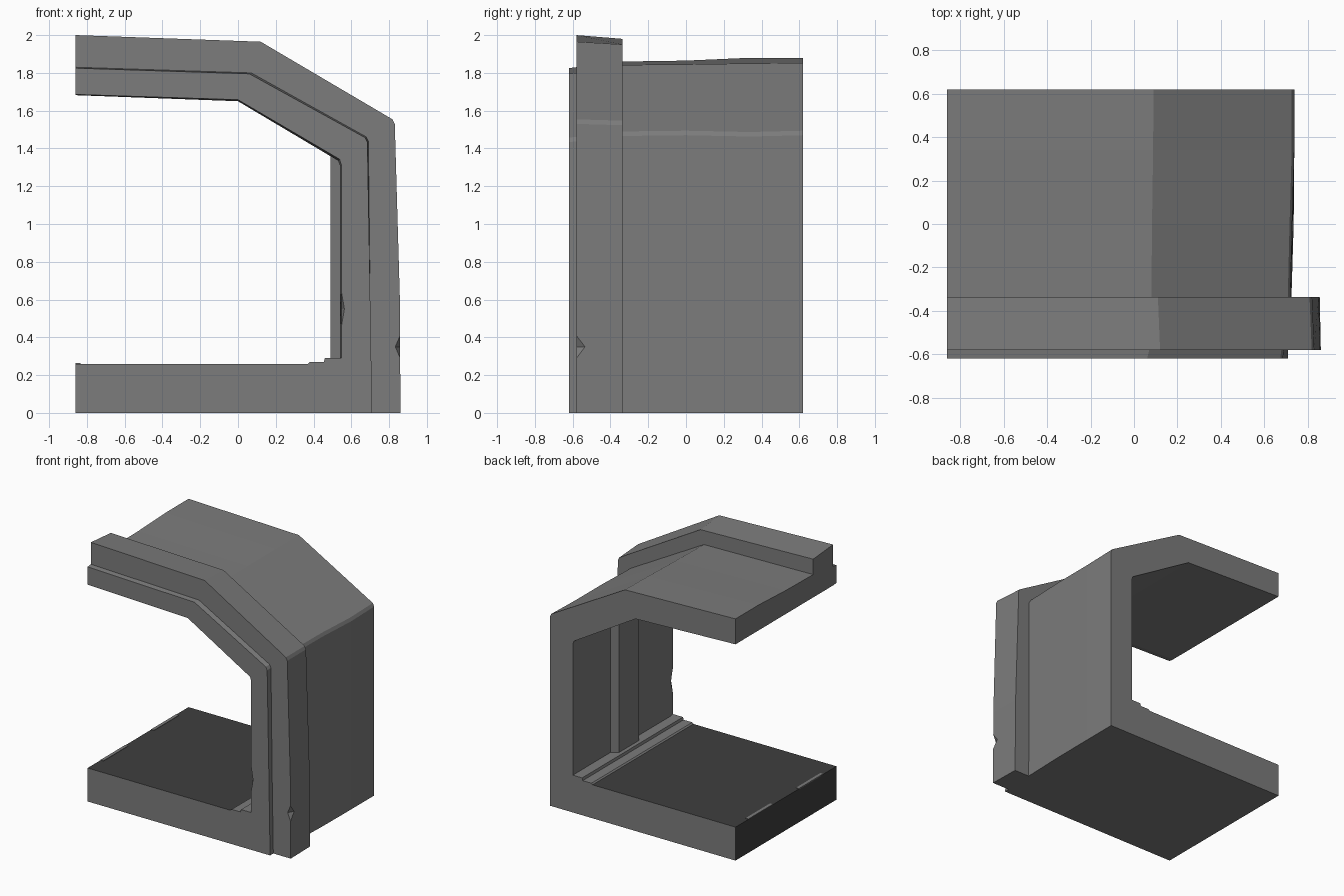
import bpy, bmesh

if "Cube" in bpy.data.objects:
    bpy.data.objects.remove(bpy.data.objects["Cube"])


def material(name, v):
    m = bpy.data.materials.new(name)
    m.diffuse_color = (v, v, v, 1)
    m.use_nodes = True
    m.node_tree.nodes["Principled BSDF"].inputs["Base Color"].default_value = m.diffuse_color
    return m


GREY = material("stone grey", 0.2)
DARK = material("dark floor grey", 0.05)
L = -0.86


def make(name, verts, faces, mats=(GREY,)):
    me = bpy.data.meshes.new(name)
    me.from_pydata(verts, [], faces)
    bm = bmesh.new()
    bm.from_mesh(me)
    bmesh.ops.remove_doubles(bm, verts=bm.verts, dist=0.0002)
    bmesh.ops.recalc_face_normals(bm, faces=bm.faces)
    bm.to_mesh(me)
    bm.free()
    for m in mats:
        me.materials.append(m)
    ob = bpy.data.objects.new(name, me)
    bpy.context.scene.collection.objects.link(ob)
    return ob


def box(name, x0, x1, y0, y1, z0, z1):
    v = [(x, y, z) for x in (x0, x1) for y in (y0, y1) for z in (z0, z1)]
    f = [(0, 1, 3, 2), (4, 6, 7, 5), (0, 4, 5, 1), (2, 3, 7, 6), (0, 2, 6, 4), (1, 5, 7, 3)]
    return make(name, v, f)


# Corridor shell: C-shaped section lofted along y
def section(y, top, ridge, knee, mid, bottom, grow=0.0):
    outer = [(L, top), ridge, (knee[0] - 0.012, knee[1] + 0.012), (knee[0], knee[1] - 0.012),
             (mid, 0.6), (bottom, 0)]
    inner = [(L, 0), (L, 0.26), (0.37, 0.26), (0.38, 0.27), (0.455, 0.27), (0.46, 0.29),
             (0.54 + grow, 0.29), (0.54 + grow, 1.31), (0.53 + grow, 1.335 + grow),
             (0.0, 1.65 + grow), (L, 1.682 + grow / 2)]
    return [(x, y, z) for x, z in outer + inner]


lip = (1.83, (0.07, 1.80), (0.69, 1.45), 0.70, 0.71)
collar = (2.0, (0.12, 1.965), (0.83, 1.542), 0.857, 0.86)
rings = [
    section(-0.62, 1.825, (0.06, 1.795), (0.685, 1.445), 0.70, 0.71, 0.008),
    section(-0.58, *lip),
    section(-0.58, *collar),
    section(-0.335, 1.98, (0.11, 1.95), (0.82, 1.535), 0.85, 0.855),
    section(-0.335, 1.86, (0.08, 1.842), (0.72, 1.478), 0.722, 0.725),
    section(0.0, 1.865, (0.083, 1.845), (0.728, 1.482), 0.732, 0.735),
    section(0.34, 1.88, (0.088, 1.85), (0.738, 1.475), 0.738, 0.738),
    section(0.62, 1.88, (0.09, 1.852), (0.738, 1.482), 0.738, 0.738),
]
n = len(rings[0])
verts = [p for r in rings for p in r]
faces = [tuple(range(n)), tuple(range(len(verts) - n, len(verts)))]
for k in range(len(rings) - 1):
    for i in range(n):
        j = (i + 1) % n
        faces.append((k * n + i, k * n + j, k * n + n + j, k * n + n + i))
shell = make("corridor_shell", verts, faces, (GREY, DARK))

# Dark walking surface and its open edge
for p in shell.data.polygons:
    c, nrm = p.center, p.normal
    if (nrm.z > 0.9 and c.z < 0.262) or (nrm.x < -0.9 and c.z < 0.25 and c.x < -0.8):
        p.material_index = 1


# Chipped edges
def chip(name, c, r):
    x, y, z = c
    a, b, d = r
    v = [(x + a, y, z), (x, y + b, z), (x - a, y, z), (x, y - b, z), (x, y, z + d), (x, y, z - d)]
    f = [(i, (i + 1) % 4, t) for i in range(4) for t in (4, 5)]
    cut = make(name, v, f)
    cut.hide_render = True
    cut.hide_viewport = False
    cut.display_type = 'WIRE'
    mod = shell.modifiers.new(name, 'BOOLEAN')
    mod.operation = 'DIFFERENCE'
    mod.solver = 'EXACT'
    mod.object = cut


chip("collar_chip_cutter", (0.861, -0.583, 0.35), (0.03, 0.055, 0.07))
chip("inner_chip_cutter", (0.547, -0.622, 0.55), (0.017, 0.05, 0.1))

# Wall pilaster with sloped sides
plan = [(0.56, 0.17), (0.49, 0.125), (0.49, -0.125), (0.56, -0.17)]
verts = [(x, y, z) for z in (0.28, 1.40) for x, y in plan]
# Upper end follows the sloping ceiling
verts = [(x, y, z if z < 1 else 1.68 - 0.6 * x) for x, y, z in verts]
make("wall_pilaster", verts,
     [(0, 1, 2, 3), (4, 5, 6, 7)] + [(i, (i + 1) % 4, (i + 1) % 4 + 4, i + 4) for i in range(4)])

# Worn pale strips on the open floor edge
for i, y0 in enumerate((-0.46, 0.16)):
    box(f"floor_edge_wear_{i + 1}", L, L + 0.025, y0, y0 + 0.3, 0.256, 0.263)
